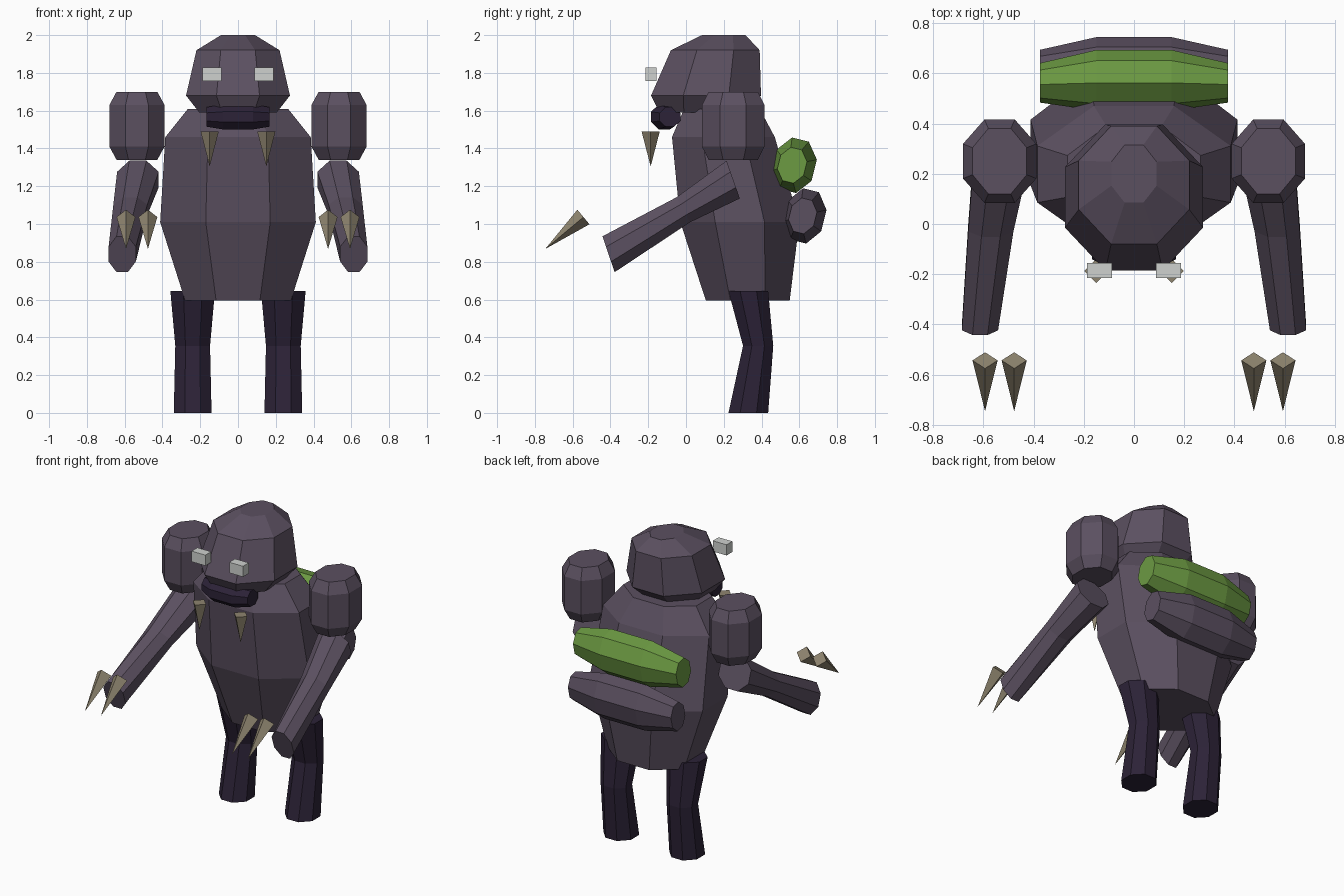
import bpy, bmesh
from math import cos, sin, tau, pi, radians
from mathutils import Vector as V

cube = bpy.data.objects.get("Cube")
if cube:
    bpy.data.objects.remove(cube)


def material(name, r, g, b):
    m = bpy.data.materials.new(name)
    m.use_nodes = True
    m.diffuse_color = (r, g, b, 1)
    m.node_tree.nodes["Principled BSDF"].inputs["Base Color"].default_value = (r, g, b, 1)
    return m


SKIN = material("dusky purple", 0.105, 0.080, 0.118)
DARK = material("dark purple", 0.025, 0.016, 0.038)
BONE = material("bone", 0.275, 0.235, 0.160)
GREEN = material("green", 0.150, 0.325, 0.055)
PALE = material("pale grey", 0.62, 0.64, 0.62)

X, Y, Z = V((1, 0, 0)), V((0, 1, 0)), V((0, 0, 1))


def finish(name, bm, mat):
    bmesh.ops.remove_doubles(bm, verts=bm.verts, dist=1e-5)
    bmesh.ops.recalc_face_normals(bm, faces=bm.faces)
    me = bpy.data.meshes.new(name)
    bm.to_mesh(me)
    bm.free()
    me.materials.append(mat)
    ob = bpy.data.objects.new(name, me)
    bpy.context.collection.objects.link(ob)
    return ob


def loft(name, rings, mat, sides=8):
    """Skin a row of rings given as (centre, half-width vector, half-depth vector)."""
    bm = bmesh.new()
    phase, grow = (pi / sides, 1 / cos(pi / sides)) if sides > 4 else (0, 1)
    rows = []
    for c, u, v in rings:
        angles = [tau * i / sides + phase for i in range(sides)]
        rows.append([bm.verts.new(V(c) + (u * cos(a) + v * sin(a)) * grow) for a in angles])
    for lo, hi in zip(rows, rows[1:]):
        for i in range(sides):
            j = (i + 1) % sides
            bm.faces.new((lo[i], lo[j], hi[j], hi[i]))
    bm.faces.new(rows[0])
    bm.faces.new(rows[-1])
    return finish(name, bm, mat)


def stack(name, levels, mat, x=0):
    """Upright loft from (z, half width, y centre, half depth)."""
    return loft(name, [((x, y, z), X * w, Y * d) for z, w, y, d in levels], mat)


def roll(name, y, z, length, inner, depth, height, tilt, taper, setback, mat):
    """Sideways pillow, full in the middle and tapered at both ends."""
    t = radians(tilt)
    u, v = V((0, cos(t), -sin(t))) * depth, V((0, sin(t), cos(t))) * height
    rings = []
    for x, k in ((-length, taper), (-inner, 1), (inner, 1), (length, taper)):
        rings.append(((x, y + (setback if k < 1 else 0), z), u * k, v * k))
    return loft(name, rings, mat)


def spike(name, base, tip, radius):
    """Four-sided pointed cone."""
    axis = (V(tip) - V(base)).normalized()
    side = axis.cross(X).normalized()
    return loft(name, [(base, X * radius, side * radius), (tip, X * 0, side * 0)], BONE, 4)


# Torso and head
stack("torso", [(0.595, 0.28, 0.327, 0.222), (1.01, 0.412, 0.285, 0.315),
                (1.46, 0.385, 0.198, 0.272), (1.61, 0.265, 0.19, 0.2)], SKIN)
stack("head", [(1.59, 0.205, 0.08, 0.22), (1.68, 0.275, 0.106, 0.291),
               (1.92, 0.22, 0.155, 0.235), (2.0, 0.09, 0.2, 0.115)], SKIN)

# Mouth and the two rolls carried on the back
roll("mouth", -0.115, 1.567, 0.168, 0.08, 0.07, 0.066, 0, 0.78, 0.03, DARK)
roll("upper_back_roll", 0.572, 1.311, 0.375, 0.15, 0.11, 0.14, 14, 0.65, -0.01, GREEN)
roll("lower_back_roll", 0.628, 1.043, 0.375, 0.15, 0.105, 0.14, 14, 0.65, -0.01, SKIN)

for s, side in ((1, "left"), (-1, "right")):
    # Leg with a slight backward knee
    stack(side + "_leg", [(0, 0.1, 0.33, 0.105), (0.355, 0.092, 0.382, 0.08),
                          (0.645, 0.118, 0.33, 0.105)], DARK, s * 0.24)

    # Shoulder
    stack(side + "_shoulder", [(1.34, 0.108, 0.25, 0.13), (1.41, 0.146, 0.25, 0.166),
                               (1.63, 0.146, 0.25, 0.166), (1.70, 0.108, 0.25, 0.13)],
          SKIN, s * 0.535)

    # Arm reaching forward, bent at the elbow
    loft(side + "_arm", [((s * 0.53, 0.25, 1.235), X * 0.11, V((0, -0.035, 0.1))),
                         ((s * 0.57, -0.015, 1.075), X * 0.09, V((0, -0.036, 0.066))),
                         ((s * 0.613, -0.41, 0.84), X * 0.072, V((0, -0.032, 0.095)))], SKIN)

    # Claws floating ahead of the arm
    for n, x in (("inner", 0.477), ("outer", 0.593)):
        spike(f"{side}_{n}_claw", (s * x, -0.543, 1.037), (s * x, -0.745, 0.868), 0.05)

    # Tooth
    spike(side + "_tooth", (s * 0.15, -0.187, 1.49), (s * 0.15, -0.187, 1.305), 0.048)

    # Eye block
    stack(side + "_eye", [(1.758, 0.05, -0.185, 0.03), (1.828, 0.05, -0.185, 0.03)], PALE)
    bpy.data.objects.remove(bpy.data.objects[side + "_eye"])
    bm = bmesh.new()
    bmesh.ops.create_cube(bm, size=1)
    bmesh.ops.scale(bm, vec=(0.1, 0.06, 0.07), verts=bm.verts)
    bmesh.ops.translate(bm, vec=(s * 0.137, -0.185, 1.793), verts=bm.verts)
    finish(side + "_eye", bm, PALE)
